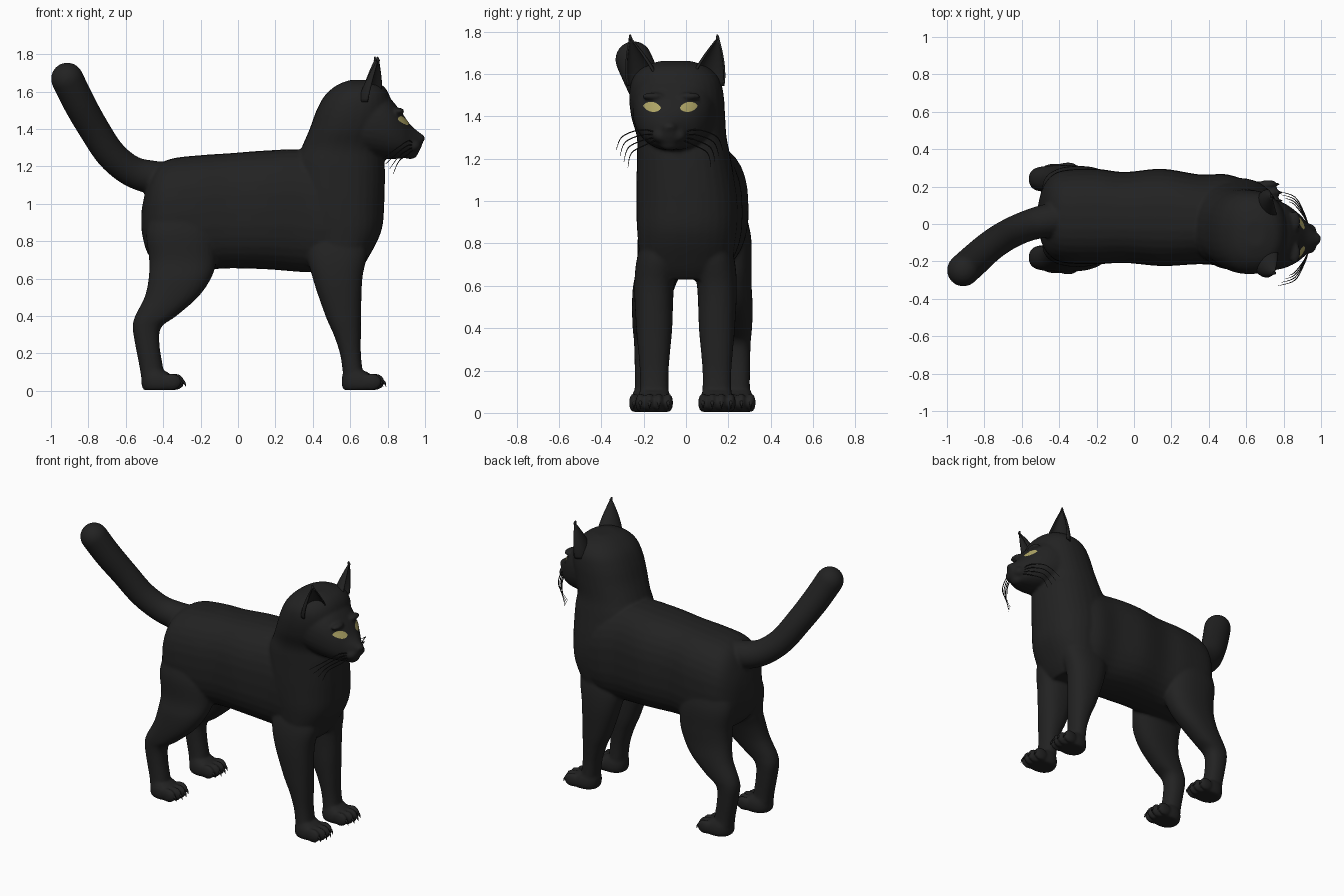
import bpy, bmesh, math
from mathutils import Vector, Matrix
from mathutils.bvhtree import BVHTree

if "Cube" in bpy.data.objects:
    bpy.data.objects.remove(bpy.data.objects["Cube"])


def material(name, rgb):
    m = bpy.data.materials.new(name)
    m.diffuse_color = (*rgb, 1)
    m.use_nodes = True
    m.node_tree.nodes["Principled BSDF"].inputs["Base Color"].default_value = m.diffuse_color
    return m


BLACK = material("black fur", (0.016, 0.016, 0.016))
YELLOW = material("yellow eye", (0.42, 0.37, 0.13))


def finish(bm, name, mat):
    bmesh.ops.recalc_face_normals(bm, faces=bm.faces)
    me = bpy.data.meshes.new(name)
    bm.to_mesh(me)
    bm.free()
    me.materials.append(mat)
    for p in me.polygons:
        p.use_smooth = True
    ob = bpy.data.objects.new(name, me)
    bpy.context.collection.objects.link(ob)
    return ob


def smooth_rows(rows, steps=5):
    """Catmull-Rom resampling of rows of numbers."""
    rows = [Vector(r) for r in rows]
    out = []
    for i in range(len(rows) - 1):
        a, b, c, d = rows[max(i - 1, 0)], rows[i], rows[i + 1], rows[min(i + 2, len(rows) - 1)]
        for k in range(steps):
            t = k / steps
            out.append(0.5 * (2 * b + (c - a) * t + (2 * a - 5 * b + 4 * c - d) * t * t
                              + (3 * b - a - 3 * c + d) * t ** 3))
    return out + [rows[-1]]


def skin(bm, rings):
    vs = [[bm.verts.new(p) for p in r] for r in rings]
    n = len(vs[0])
    for r, s in zip(vs, vs[1:]):
        for i in range(n):
            bm.faces.new((r[i], r[(i + 1) % n], s[(i + 1) % n], s[i]))
    bm.faces.new(vs[0])
    bm.faces.new(vs[-1])


def loft(bm, axis, rows, power=2.3, n=32):
    """Rows: position on axis, low edge, high edge, y centre, y radius."""
    rings = []
    for a, lo, hi, yc, ry in smooth_rows(rows):
        ring = []
        for i in range(n):
            t = 2 * math.pi * i / n
            c, s = math.cos(t), math.sin(t)
            u = (lo + hi) / 2 + (hi - lo) / 2 * math.copysign(abs(c) ** (2 / power), c)
            y = yc + max(ry, 0.01) * math.copysign(abs(s) ** (2 / power), s)
            ring.append((a, y, u) if axis == 'x' else (u, y, a))
        rings.append(ring)
    skin(bm, rings)


def tube(bm, rows, n=16):
    """Rows: x, y, z, radius."""
    pts = smooth_rows(rows)
    rings = []
    for i, p in enumerate(pts):
        d = (pts[min(i + 1, len(pts) - 1)] - pts[max(i - 1, 0)]).to_3d()
        q = d.to_track_quat('Z', 'Y')
        rings.append([p.to_3d() + q @ Vector((math.cos(t), math.sin(t), 0)) * p[3]
                      for t in (2 * math.pi * k / n for k in range(n))])
    skin(bm, rings)


def ball(bm, centre, radii):
    bmesh.ops.create_uvsphere(bm, u_segments=24, v_segments=14, radius=1,
                              matrix=Matrix.Translation(centre) @ Matrix.Diagonal((*radii, 1)))


bm = bmesh.new()
# torso
loft(bm, 'x', [(-.515, .85, .97, .04, .05), (-.49, .75, 1.08, .04, .15), (-.44, .68, 1.19, .04, .22),
               (-.36, .645, 1.24, .04, .25), (-.2, .645, 1.26, .04, .255), (-.05, .655, 1.27, .035, .243),
               (.15, .65, 1.285, .035, .26), (.35, .635, 1.29, .025, .24), (.5, .635, 1.25, .02, .245),
               (.62, .66, 1.2, 0, .22), (.7, .75, 1.1, 0, .17)], 2.5)
# chest, neck and skull
loft(bm, 'z', [(.63, .45, .64, 0, .16), (.7, .41, .69, 0, .21), (.85, .35, .765, .005, .235),
               (1.0, .3, .782, .005, .24), (1.2, .3, .785, -.01, .222), (1.3, .34, .775, -.02, .212),
               (1.4, .383, .8, -.037, .222), (1.5, .42, .82, -.045, .223), (1.58, .465, .81, -.048, .205),
               (1.635, .53, .77, -.05, .15), (1.662, .6, .7, -.05, .07)])
# face
loft(bm, 'x', [(.6, 1.27, 1.63, -.045, .2), (.7, 1.25, 1.62, -.052, .2), (.8, 1.24, 1.575, -.062, .175),
               (.87, 1.242, 1.495, -.07, .135), (.92, 1.25, 1.425, -.075, .09),
               (.965, 1.275, 1.385, -.08, .045), (.988, 1.325, 1.37, -.08, .025)])
ball(bm, (.975, -.08, 1.35), (.025, .034, .02))
ball(bm, (.92, -.078, 1.265), (.04, .045, .026))
for s in (-1, 1):
    ball(bm, (.935, -.078 + s * .036, 1.31), (.042, .045, .036))
    ball(bm, (.86, -.07 + s * .085, 1.495), (.03, .055, .018))
# tail
tube(bm, [(-.33, .03, 1.13, .09), (-.45, .02, 1.14, .09), (-.57, -.01, 1.175, .083), (-.68, -.06, 1.265, .082),
          (-.77, -.12, 1.40, .083), (-.85, -.19, 1.54, .086), (-.913, -.247, 1.668, .087)], 24)
ball(bm, (-.913, -.247, 1.668), (.087, .087, .087))


# legs and paws
def paw(x, y):
    loft(bm, 'z', [(.004, x - .09, x + .08, y, .07), (.03, x - .1, x + .09, y, .082),
                   (.07, x - .1, x + .075, y, .08), (.105, x - .09, x + .03, y, .065)])
    for k in (-1.5, -.5, .5, 1.5):
        ball(bm, (x + .085 - abs(k) * .016, y + k * .044, .048), (.052, .023, .045))


claws = []
for s in (-1, 1):
    y = s * .148 - .002
    loft(bm, 'z', [(.05, .565, .68, y, .072), (.12, .558, .665, y, .068), (.2, .545, .657, y, .068),
                   (.3, .512, .657, y, .076), (.4, .468, .658, y, .085), (.6, .4, .665, y, .094),
                   (.75, .37, .69, y * .85, .1), (.9, .42, .65, y * .7, .07)])
    paw(.655, y)
    h = .03 + s * .21
    k = .04 + s * .16
    loft(bm, 'z', [(.05, -.515, -.39, h, .07), (.12, -.525, -.4, h, .062), (.25, -.55, -.42, h, .063),
                   (.34, -.563, -.41, h, .066), (.4, -.55, -.33, h, .072), (.5, -.5, -.215, h - s * .01, .085),
                   (.6, -.478, -.145, h - s * .03, .1), (.7, -.475, -.115, k, .11),
                   (.85, -.49, -.12, k - s * .01, .115), (1.0, -.45, -.18, k - s * .03, .09)])
    paw(-.415, h)
    claws += [(.655, y), (-.415, h)]

body = finish(bm, "body", BLACK)
rm = body.modifiers.new("remesh", 'REMESH')
rm.mode = 'VOXEL'
rm.voxel_size = .0095
rm.use_smooth_shade = True
sm = body.modifiers.new("smooth", 'SMOOTH')
sm.factor = .5
sm.iterations = 5
deps = bpy.context.evaluated_depsgraph_get()
mesh = bpy.data.meshes.new_from_object(body.evaluated_get(deps))
body.modifiers.clear()
body.data = mesh
mesh.materials.clear()
mesh.materials.append(BLACK)
for p in mesh.polygons:
    p.use_smooth = True
    p.material_index = 0

# claws
bm = bmesh.new()
for x, y in claws:
    for k in (-1.5, -.5, .5, 1.5):
        cx = x + .115 - abs(k) * .016
        tube(bm, [(cx, y + k * .044, .055, .011), (cx + .02, y + k * .044, .045, .007),
                  (cx + .03, y + k * .044, .022, .001)], 8)
finish(bm, "claws", BLACK)

# ears: cupped shells, open to the front, ending in a fine tip
for name, base, tip, turn in (("right_ear", (.715, -.192, 1.545), (.75, -.262, 1.765), -.45),
                              ("left_ear", (.725, .092, 1.545), (.735, .15, 1.765), .3)):
    bm = bmesh.new()
    base, tip = Vector(base), Vector(tip)
    rows = []
    for j in range(13):
        t = j / 12
        w = .083 * (1 - t ** 1.5) + .004
        c = base.lerp(tip, t)
        row = []
        for i in range(17):
            a = math.radians(-105 + 210 * i / 16)
            off = Matrix.Rotation(turn, 3, 'Z') @ Vector((-w * .75 * math.cos(a), w * math.sin(a), 0))
            row.append(bm.verts.new(c + off))
        rows.append(row)
    for r, q in zip(rows, rows[1:]):
        for i in range(16):
            bm.faces.new((r[i], r[i + 1], q[i + 1], q[i]))
    tube(bm, [(*tip, .006), (*(tip + Vector((-.004, -.002, .018))), .001)], 8)
    ear = finish(bm, name, BLACK)
    so = ear.modifiers.new("thickness", 'SOLIDIFY')
    so.thickness = .008
    so.offset = 0

# eyes: almond plates laid onto the face
tree = BVHTree.FromPolygons([v.co for v in mesh.vertices], [p.vertices for p in mesh.polygons])
for name, yc, s in (("right_eye", -.16, -1), ("left_eye", .013, 1)):
    bm = bmesh.new()
    rows = []
    for i in range(17):
        u = -1 + i / 8
        half = .023 * (1 - u * u) ** .7 + .0005
        row = []
        for j in range(9):
            y = yc + .042 * u
            z = 1.445 + s * u * .005 + half * (j / 4 - 1)
            hit = tree.ray_cast(Vector((1.3, y, z)), Vector((-1, 0, 0)))[0]
            row.append(bm.verts.new((hit.x if hit else .86, y, z)))
        rows.append(row)
    for r, q in zip(rows, rows[1:]):
        for j in range(8):
            bm.faces.new((r[j], q[j], q[j + 1], r[j + 1]))
    for v in bm.verts:
        v.co.x += .005
    finish(bm, name, YELLOW)

# whiskers
bm = bmesh.new()
for s in (-1, 1):
    for k in range(4):
        z = 1.325 - k * .012
        reach = .25 - k * .022
        tube(bm, [(.935, -.078 + s * .06, z, .003),
                  (.91, -.078 + s * (.06 + reach * .3), z + .012 - k * .012, .003),
                  (.86, -.078 + s * (.06 + reach * .65), z - .02 - k * .014, .0025),
                  (.77 + k * .02, -.078 + s * (.04 + reach * .85), z - .085 - k * .015, .001)], 6)
finish(bm, "whiskers", BLACK)
